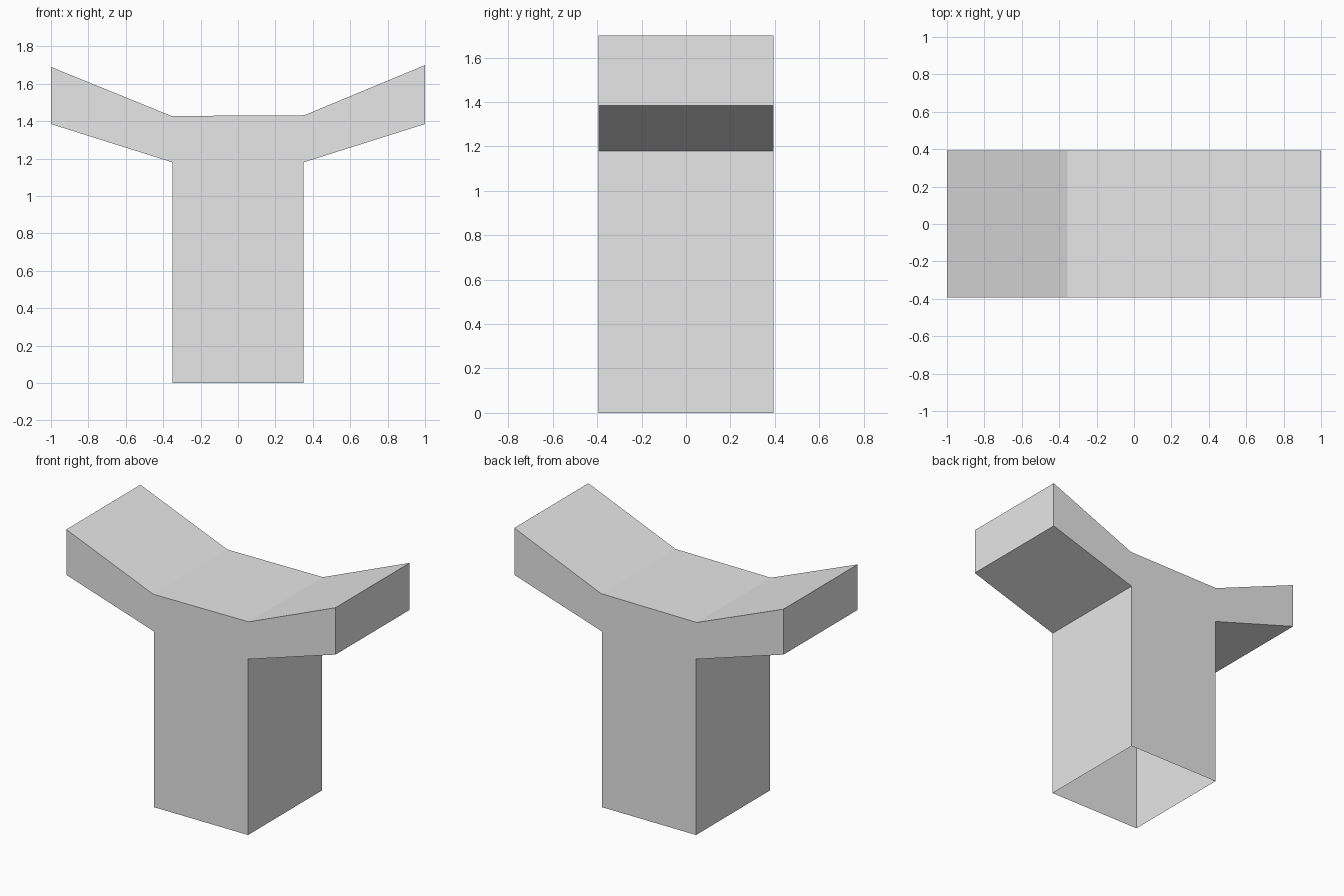
import bpy, bmesh

cube = bpy.data.objects.get("Cube")
if cube:
    bpy.data.objects.remove(cube, do_unlink=True)

HALF_DEPTH = 0.393

# Single grey finish
grey = bpy.data.materials.new("light_grey")
grey.use_nodes = True
colour = (0.8, 0.8, 0.8, 1)
grey.diffuse_color = colour
grey.node_tree.nodes["Principled BSDF"].inputs["Base Color"].default_value = colour

# Y-shaped front outline: post with two rising arms, counter-clockwise from the front
outline = [
    (-0.35, 0), (0.35, 0), (0.35, 1.18), (1, 1.385), (1, 1.7),
    (0.355, 1.432), (-0.355, 1.428), (-1, 1.69), (-1, 1.385), (-0.35, 1.18),
]

bm = bmesh.new()
front = bm.faces.new([bm.verts.new((x, -HALF_DEPTH, z)) for x, z in outline])

# Push the outline through to the back, keeping the front face
back = bmesh.ops.extrude_face_region(bm, geom=[front], use_keep_orig=True)["geom"]
bmesh.ops.translate(bm, vec=(0, 2 * HALF_DEPTH, 0),
                    verts=[v for v in back if isinstance(v, bmesh.types.BMVert)])
bmesh.ops.recalc_face_normals(bm, faces=bm.faces[:])

# The post is hollow and open underneath
underside = [f for f in bm.faces if all(v.co.z < 0.01 for v in f.verts)]
bmesh.ops.delete(bm, geom=underside, context='FACES_ONLY')

mesh = bpy.data.meshes.new("forked_post")
bm.to_mesh(mesh)
bm.free()
mesh.materials.append(grey)
post = bpy.data.objects.new("forked_post", mesh)
bpy.context.collection.objects.link(post)
